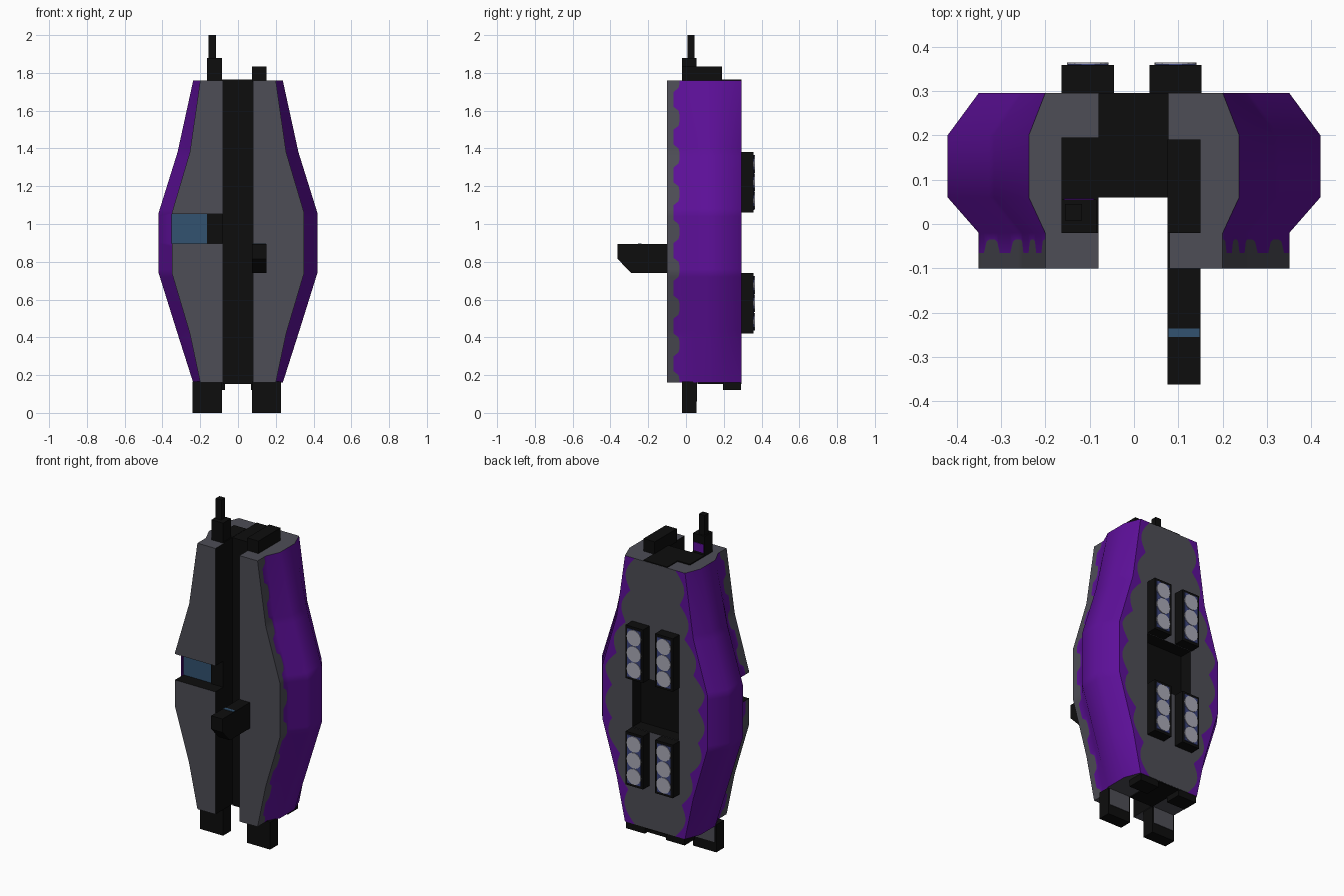
import bpy, bmesh, math
from mathutils import Vector

if "Cube" in bpy.data.objects:
    bpy.data.objects.remove(bpy.data.objects["Cube"])


def material(name, rgb):
    m = bpy.data.materials.new(name)
    m.diffuse_color = (*rgb, 1)
    m.use_nodes = True
    m.node_tree.nodes["Principled BSDF"].inputs["Base Color"].default_value = m.diffuse_color
    return m


BLACK = material("black", (0.004, 0.004, 0.004))
GRAY = material("dark gray", (0.075, 0.075, 0.092))
PURPLE = material("purple", (0.11, 0.005, 0.32))
GLASS = material("steel blue", (0.032, 0.085, 0.16))
LENS_BACK = material("indigo blue", (0.045, 0.06, 0.21))
LENS = material("pale gray", (0.40, 0.40, 0.47))


def finish(name, bm, mats):
    bmesh.ops.recalc_face_normals(bm, faces=bm.faces)
    me = bpy.data.meshes.new(name)
    bm.to_mesh(me)
    bm.free()
    for m in mats:
        me.materials.append(m)
    ob = bpy.data.objects.new(name, me)
    bpy.context.collection.objects.link(ob)
    return ob


def box(name, x, y, z, *mats):
    """Box from (min, max) ranges."""
    bm = bmesh.new()
    bmesh.ops.create_cube(bm, size=1)
    for v in bm.verts:
        v.co = Vector([(r[0] + r[1]) / 2 + c * (r[1] - r[0]) for r, c in zip((x, y, z), v.co)])
    return finish(name, bm, mats)


def lerp_profile(pts, z):
    for (z0, a), (z1, b) in zip(pts, pts[1:]):
        if z <= z1 + 1e-6:
            return a + (b - a) * (z - z0) / (z1 - z0)
    return pts[-1][1]


# ---- hull: lofted section, columns carry the colours, scalloped paint edges
INNER = [(.16, .20), (.42, .255), (.74, .35), (1.06, .35), (1.38, .255), (1.76, .20)]
OUTER = [(.16, .237), (.42, .32), (.74, .42), (1.06, .42), (1.38, .32), (1.76, .237)]


def section(z):
    f, o = lerp_profile(INNER, z), lerp_profile(OUTER, z)
    wave = abs(math.sin(math.pi * (z - .16) / .2))
    side_edge = -.035 - .03 * min(1, max(0, (wave - .55) * 4))
    back_edge = f - .065 + .045 * wave
    half = [(.08, .06), (.08, -.1), (f, -.1), (f, side_edge), (f, -.02),
            (o, .06), (o, .2), (f, .295), (back_edge, .295)]
    return half + [(-x, y) for x, y in reversed(half)]


bm = bmesh.new()
rows = [[bm.verts.new((x, y, z)) for x, y in section(z)]
        for z in [.16 + .02 * k for k in range(81)]]
half_cols = [0, 1, 1, 2, 2, 2, 2, 2]          # black wall, gray front, purple flank
cols = half_cols + [1] + half_cols[::-1] + [0]
n = len(cols)
for a, b in zip(rows, rows[1:]):
    for i, mi in enumerate(cols):
        j = (i + 1) % n
        bm.faces.new((a[i], a[j], b[j], b[i])).material_index = mi
for r in (rows[0], rows[-1]):
    bm.faces.new(r).material_index = 1
hull = finish("hull", bm, [BLACK, GRAY, PURPLE, GLASS])


def cut(target, cutter):
    cutter.hide_render = True
    mod = target.modifiers.new("cut", 'BOOLEAN')
    mod.operation, mod.solver, mod.object = 'DIFFERENCE', 'EXACT', cutter
    mod.material_mode = 'TRANSFER'
    bpy.ops.object.select_all(action='DESELECT')
    bpy.context.view_layer.objects.active = target
    target.select_set(True)
    bpy.ops.object.modifier_apply(modifier=mod.name)
    bpy.data.objects.remove(cutter)


# side window slot and rear recess
slot = box("window_cutter", (-.6, -.04), (-.3, -.019), (.897, 1.053), BLACK, GLASS)
for p in slot.data.polygons:
    p.material_index = 1 if abs(p.normal.y) > .5 else 0
cut(hull, slot)
cut(hull, box("recess_cutter", (-.155, .15), (.215, .4), (.742, 1.058), BLACK))
bpy.ops.object.shade_smooth_by_angle(angle=math.radians(43))
box("window_inner_block", (-.163, -.08), (-.026, .0), (.897, 1.053), BLACK)

# ---- end caps: black spine plates
for name, z in (("top", (1.755, 1.765)), ("bottom", (.154, .165))):
    box(name + "_spine_plate", (-.08, .078), (.06, .294), z, BLACK)
box("top_left_plate", (-.163, -.08), (-.02, .195), (1.755, 1.766), BLACK)

# ---- top equipment
box("antenna_base", (-.163, -.085), (-.02, .055), (1.755, 1.88), BLACK)
box("antenna_base_panel", (-.158, -.09), (.05, .058), (1.78, 1.83), PURPLE)
box("antenna", (-.155, -.117), (.008, .045), (1.87, 2.0), BLACK)
box("top_right_block", (.075, .15), (-.02, .19), (1.755, 1.835), BLACK)

# ---- feet and rear skids
for name, x in (("left", (-.24, -.085)), ("right", (.075, .228))):
    box(name + "_foot", x, (-.02, .055), (0, .165), BLACK)
    box(name + "_foot_panel", (x[0] + .01, x[1] - .01), (.05, .058), (.06, .16), GRAY)
for s, name in ((-1, "left"), (1, "right")):
    box(name + "_rear_skid", tuple(sorted((s * .07, s * .195))), (.195, .292), (.12, .165), BLACK)

# ---- front cannon: side profile extruded along x
profile = [(-.02, .74), (-.29, .74), (-.362, .815), (-.362, .895), (-.02, .895)]
bm = bmesh.new()
ends = [[bm.verts.new((x, y, z)) for y, z in profile] for x in (.075, .15)]
for e in ends:
    bm.faces.new(e)
for i in range(5):
    j = (i + 1) % 5
    bm.faces.new((ends[0][i], ends[0][j], ends[1][j], ends[1][i]))
finish("front_cannon", bm, [BLACK])
box("cannon_stripe", (.078, .148), (-.255, -.236), (.89, .898), GLASS)

# ---- rear light banks: black housing, blue panel, three pale lenses
for side, (x0, x1) in (("left", (-.163, -.045)), ("right", (.035, .152))):
    for level, z0 in (("lower", .42), ("upper", 1.06)):
        name = f"{side}_{level}_light"
        cx = (x0 + x1) / 2
        box(name + "_housing", (x0, x1), (.21, .358), (z0, z0 + .32), BLACK)
        box(name + "_panel", (cx - .045, cx + .045), (.354, .361), (z0 + .015, z0 + .305), LENS_BACK)
        for k in range(3):
            bm = bmesh.new()
            bmesh.ops.create_cone(bm, cap_ends=True, segments=20, radius1=.047, radius2=.047, depth=.006)
            for v in bm.verts:
                v.co = (cx + v.co.x, .361 + v.co.z, z0 + .063 + .097 * k + v.co.y)
            finish(f"{name}_lens_{k + 1}", bm, [LENS])
